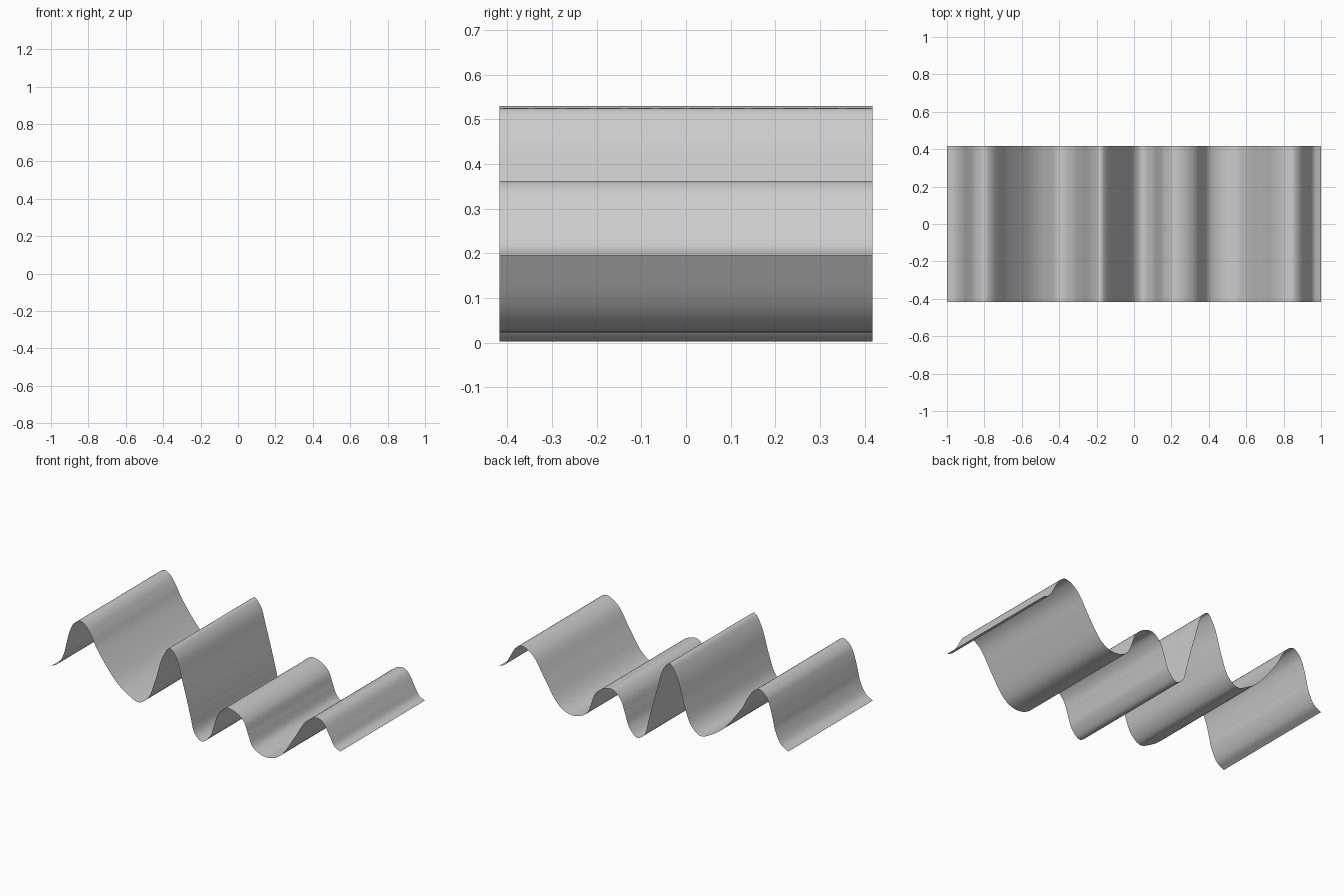
import bpy
import bmesh
from mathutils import Vector

if "Cube" in bpy.data.objects:
    bpy.data.objects.remove(bpy.data.objects["Cube"])

HALF_WIDTH = 0.418
STEPS = 6     # subdivisions between profile points
ROWS = 12     # strips across the width

# Wave profile (x, z), read left to right
PROFILE = [
    (-1.0, .195), (-.95, .225), (-.91, .30), (-.895, .36), (-.87, .45),
    (-.845, .50), (-.80, .53), (-.76, .51), (-.72, .455), (-.685, .39),
    (-.59, .262), (-.535, .204), (-.47, .16), (-.395, .13), (-.33, .175),
    (-.28, .295), (-.23, .455), (-.18, .525), (-.135, .48), (-.097, .36),
    (-.052, .20), (-.034, .13), (-.005, .035), (.045, .002), (.10, .052),
    (.13, .135), (.16, .21), (.215, .257), (.28, .245), (.335, .20),
    (.363, .13), (.395, .06), (.45, .029), (.50, .023), (.555, .038),
    (.605, .08), (.685, .20), (.765, .322), (.84, .362), (.88, .345),
    (.93, .265), (.96, .215), (1.0, .195),
]


def smooth_path(points, steps):
    """Centripetal Catmull-Rom curve through the points."""
    p = [Vector(q) for q in points]
    p = [2 * p[0] - p[1]] + p + [2 * p[-1] - p[-2]]
    out = []
    for a, b, c, d in zip(p, p[1:], p[2:], p[3:]):
        t1 = (b - a).length ** .5
        t2 = t1 + (c - b).length ** .5
        t3 = t2 + (d - c).length ** .5
        for i in range(steps):
            t = t1 + (t2 - t1) * i / steps
            a1 = a.lerp(b, t / t1)
            a2 = b.lerp(c, (t - t1) / (t2 - t1))
            a3 = c.lerp(d, (t - t2) / (t3 - t2))
            b1 = a1.lerp(a2, t / t2)
            b2 = a2.lerp(a3, (t - t1) / (t3 - t1))
            out.append(b1.lerp(b2, (t - t1) / (t2 - t1)))
    return out + [p[-2]]


# Wavy sheet: the profile swept along y
path = smooth_path(PROFILE, STEPS)
bm = bmesh.new()
rows = []
for j in range(ROWS + 1):
    y = HALF_WIDTH * (2 * j / ROWS - 1)
    rows.append([bm.verts.new((q.x, y, q.y)) for q in path])
for r0, r1 in zip(rows, rows[1:]):
    for i in range(len(path) - 1):
        bm.faces.new((r0[i], r0[i + 1], r1[i + 1], r1[i])).smooth = True

mesh = bpy.data.meshes.new("wavy_sheet")
bm.to_mesh(mesh)
bm.free()
sheet = bpy.data.objects.new("wavy_sheet", mesh)
bpy.context.collection.objects.link(sheet)
